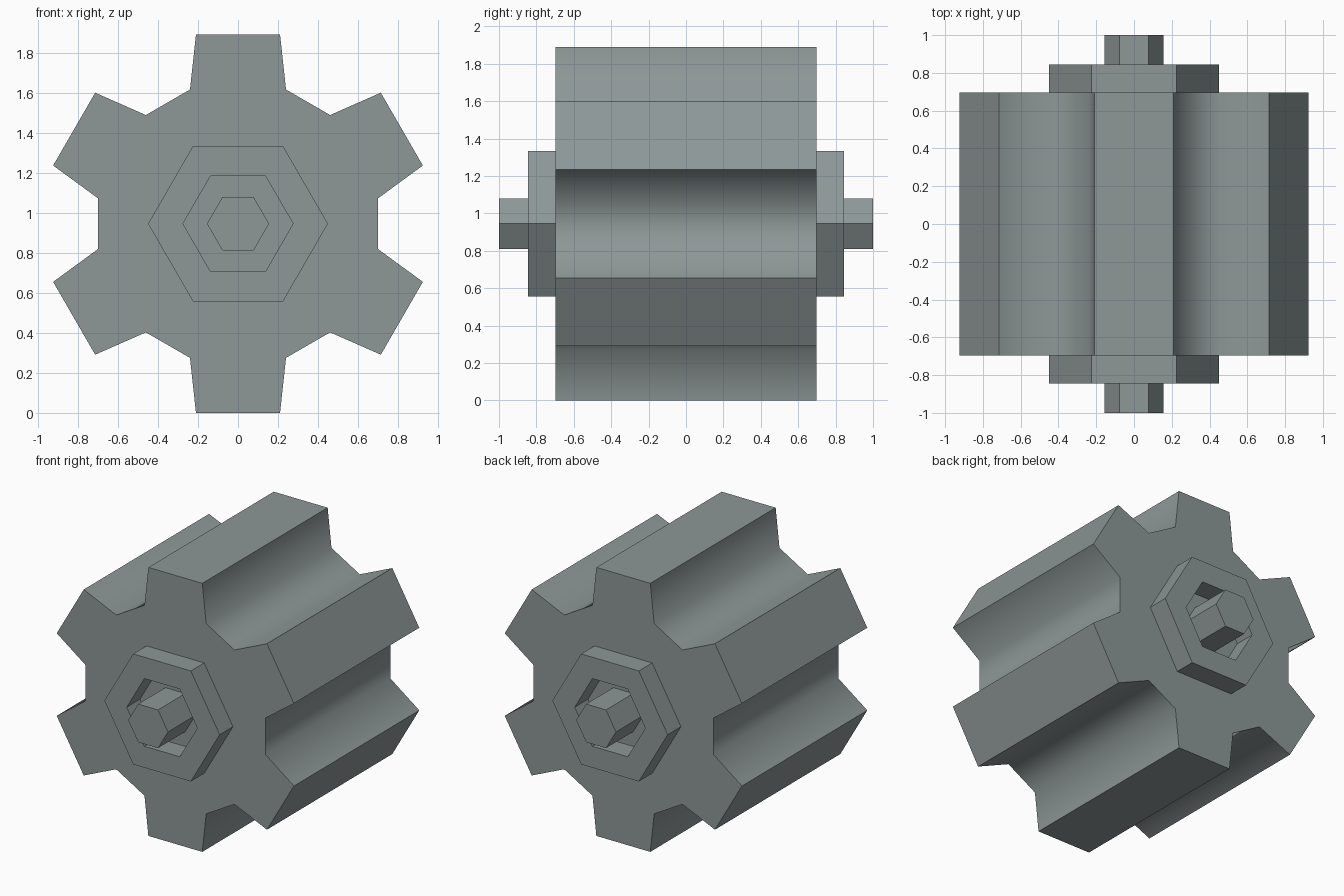
import bpy, bmesh, math

if "Cube" in bpy.data.objects:
    bpy.data.objects.remove(bpy.data.objects["Cube"])

CZ = 0.945  # height of the axle line

steel = bpy.data.materials.new("grey_steel")
steel.diffuse_color = (0.27, 0.31, 0.31, 1)
steel.use_nodes = True
steel.node_tree.nodes["Principled BSDF"].inputs["Base Color"].default_value = steel.diffuse_color


def finish(name, bm):
    bmesh.ops.recalc_face_normals(bm, faces=bm.faces[:])
    me = bpy.data.meshes.new(name)
    bm.to_mesh(me)
    bm.free()
    me.materials.append(steel)
    ob = bpy.data.objects.new(name, me)
    ob.location.z = CZ
    bpy.context.collection.objects.link(ob)
    return ob


def hexagon(r):
    return [(r * math.cos(k * math.pi / 3), r * math.sin(k * math.pi / 3)) for k in range(6)]


def loop(bm, pts, y):
    return [bm.verts.new((x, y, z)) for x, z in pts]


def bridge(bm, a, b):
    n = len(a)
    for i in range(n):
        bm.faces.new((a[i], a[(i + 1) % n], b[(i + 1) % n], b[i]))


def prism(name, pts, y0, y1):
    bm = bmesh.new()
    a, b = loop(bm, pts, y0), loop(bm, pts, y1)
    bridge(bm, a, b)
    bm.faces.new(a)
    bm.faces.new(b)
    return finish(name, bm)


def ring(name, outer, inner, y0, y1):
    bm = bmesh.new()
    loops = [loop(bm, p, y) for p, y in ((outer, y0), (outer, y1), (inner, y1), (inner, y0))]
    for i in range(4):
        bridge(bm, loops[i], loops[(i + 1) % 4])
    return finish(name, bm)


# Six-toothed gear body: one tooth profile turned around the axle
tooth = [(-0.24, 0.67), (-0.21, 0.945), (0.21, 0.945), (0.24, 0.67)]
profile = []
for k in range(6):
    c, s = math.cos(k * math.pi / 3), math.sin(k * math.pi / 3)
    profile += [(x * c + z * s, -x * s + z * c) for x, z in tooth]
gear = prism("gear_body", profile, -0.697, 0.697)

# Smooth valleys, sharp tooth tips and end caps
for p in gear.data.polygons:
    p.use_smooth = len(p.vertices) == 4
bpy.context.view_layer.objects.active = gear
gear.select_set(True)
bpy.ops.object.shade_smooth_by_angle(angle=math.radians(65))

# Hexagonal collars on both ends, open in the middle
for side, label in ((-1, "front"), (1, "back")):
    ring(label + "_collar", hexagon(0.449), hexagon(0.275), side * 0.697, side * 0.845)

# Hexagonal axle through the gear
prism("axle", hexagon(0.155), -1.0, 1.0)
